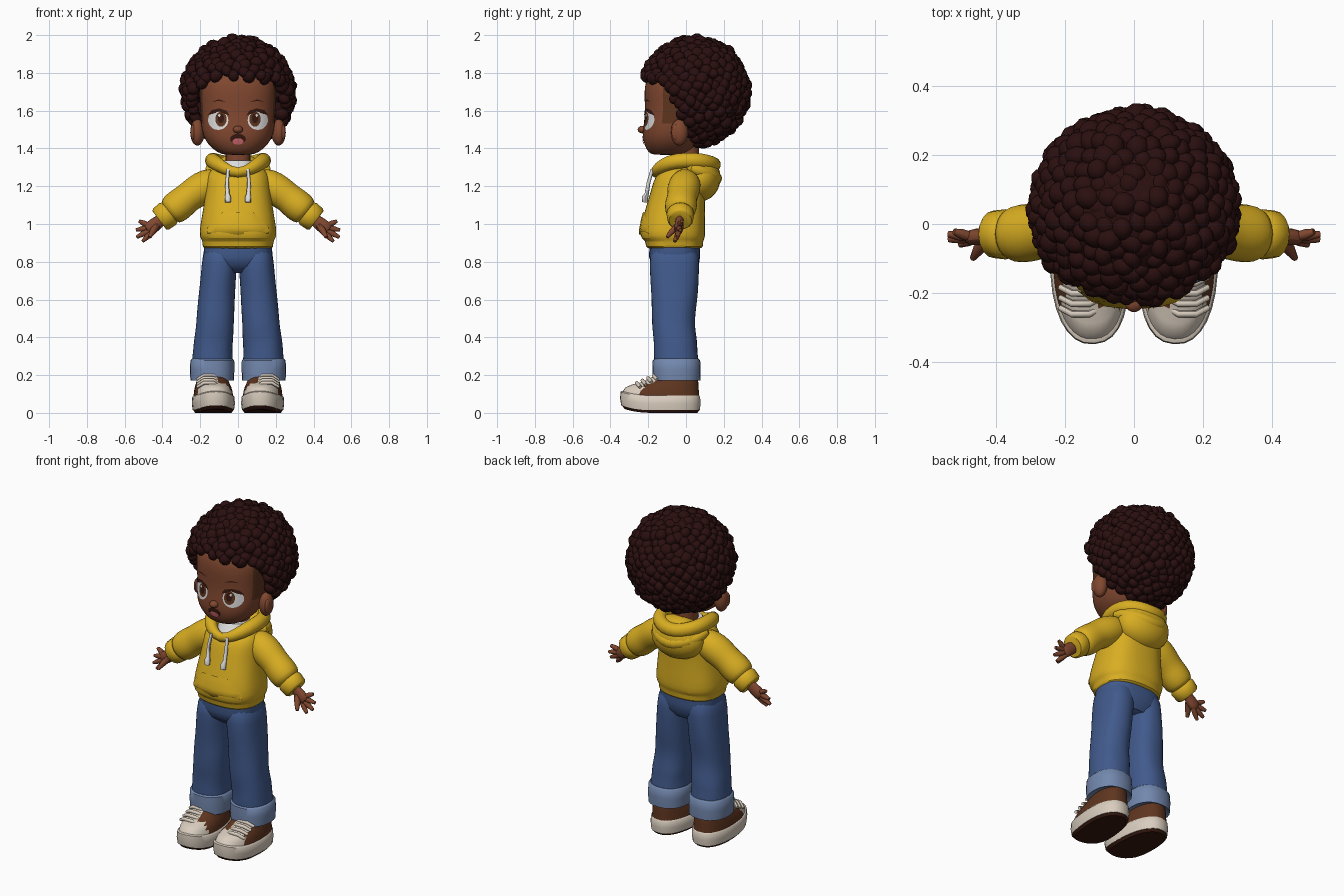
import bpy, bmesh, random
from math import sin, cos, pi, radians, sqrt, copysign
from mathutils import Vector, Matrix
from mathutils.bvhtree import BVHTree

random.seed(4)
if "Cube" in bpy.data.objects:
    bpy.data.objects.remove(bpy.data.objects["Cube"])


def paint(name, code):
    """Material from an sRGB hex code, stored as linear values."""
    rgb = [int(code[i:i + 2], 16) / 255 for i in (0, 2, 4)]
    col = [((c + 0.055) / 1.055) ** 2.4 for c in rgb] + [1]
    m = bpy.data.materials.new(name)
    m.use_nodes = True
    m.diffuse_color = col
    node = m.node_tree.nodes["Principled BSDF"]
    node.inputs["Base Color"].default_value = col
    node.inputs["Roughness"].default_value = 0.9
    return m


SKIN, HAIR = paint("skin", "80472F"), paint("dark hair", "2B0F0F")
YELLOW, DENIM = paint("yellow cloth", "D9AE22"), paint("blue denim", "415A8C")
CUFF, BROWN = paint("pale denim", "7388AE"), paint("brown canvas", "5E351F")
BEIGE, WHITE = paint("beige rubber", "D9CDBE"), paint("white", "DCDCDC")
DARK, PINK = paint("dark brown", "36180F"), paint("pink", "D0696C")


def finish(name, bm, mats, rule=None, subsurf=0, angle=45):
    bmesh.ops.recalc_face_normals(bm, faces=bm.faces)
    for f in bm.faces:
        f.material_index = rule(f.calc_center_median()) if rule else 0
    me = bpy.data.meshes.new(name)
    bm.to_mesh(me)
    bm.free()
    for m in mats:
        me.materials.append(m)
    me.shade_smooth()
    me.set_sharp_from_angle(angle=radians(angle))
    ob = bpy.data.objects.new(name, me)
    bpy.context.collection.objects.link(ob)
    if subsurf:
        ob.modifiers.new("smooth", "SUBSURF").levels = subsurf
        ob.modifiers["smooth"].render_levels = subsurf
    return ob


def skin_rings(bm, rings, closed=False):
    n = len(rings[0])
    for a, b in zip(rings, rings[1:] + (rings[:1] if closed else [])):
        for i in range(n):
            bm.faces.new((a[i], a[(i + 1) % n], b[(i + 1) % n], b[i]))
    if not closed:
        bm.faces.new(rings[0][::-1])
        bm.faces.new(rings[-1])


def loft(name, rows, mats, s=1, segs=20, power=2.3, jitter=0, warp=None, **kw):
    """Stack of oval rings: (z, centre x, half width, front y, back y)."""
    bm, rings = bmesh.new(), []
    for z, cx, rx, yf, yb in rows:
        ring = []
        for i in range(segs):
            c, d = cos(2 * pi * i / segs), sin(2 * pi * i / segs)
            k = 1 + random.uniform(-jitter, jitter)
            v = Vector((cx + k * rx * copysign(abs(c) ** (2 / power), c),
                        (yf + yb) / 2 + k * (yb - yf) / 2 * copysign(abs(d) ** (2 / power), d), z))
            v = warp(v) if warp else v
            ring.append(bm.verts.new((v.x * s, v.y, v.z)))
        rings.append(ring)
    skin_rings(bm, rings)
    return finish(name, bm, mats, **kw)


def tube(name, path, mats, s=1, segs=12, closed=False, flat=1, **kw):
    """Round tube through (x, y, z, radius) points."""
    bm, rings, n = bmesh.new(), [], len(path)
    pts = [Vector((p[0] * s, p[1], p[2])) for p in path]
    for i, p in enumerate(path):
        a = pts[i - 1] if i or closed else pts[0]
        b = pts[(i + 1) % n] if i < n - 1 or closed else pts[-1]
        t = (b - a).normalized()
        side = t.cross(Vector((0, 0, 1)) if abs(t.z) < 0.95 else Vector((0, 1, 0))).normalized()
        up = side.cross(t)
        rings.append([bm.verts.new(pts[i] + p[3] * (side * cos(w) * flat + up * sin(w)))
                      for w in (2 * pi * j / segs for j in range(segs))])
    skin_rings(bm, rings, closed)
    return finish(name, bm, mats, **kw)


def ball(name, loc, size, mats, **kw):
    bm = bmesh.new()
    bmesh.ops.create_uvsphere(bm, u_segments=20, v_segments=12, radius=1,
                              matrix=Matrix.Translation(loc) @ Matrix.Diagonal((*size, 1)))
    return finish(name, bm, mats, **kw)


def surface(ob):
    bpy.context.view_layer.update()
    return BVHTree.FromObject(ob, bpy.context.evaluated_depsgraph_get())


def plate(name, outline, tree, lift, mat, s=1):
    """Thin patch laid on the front of a surface from an (x, z) outline."""
    bm = bmesh.new()
    mx, mz = (sum(p[i] for p in outline) / len(outline) for i in (0, 1))

    def put(x, z):
        hit = tree.ray_cast(Vector((x * s, -1, z)), Vector((0, 1, 0)))[0]
        return bm.verts.new((x * s, (hit.y if hit else -0.1) - lift, z))
    rings = [[put(mx + (x - mx) * k / 4, mz + (z - mz) * k / 4) for x, z in outline] for k in (1, 2, 3, 4)]
    n = len(outline)
    bm.faces.new(rings[0])
    for a, b in zip(rings, rings[1:]):
        for i in range(n):
            bm.faces.new((a[i], a[(i + 1) % n], b[(i + 1) % n], b[i]))
    ob = finish(name, bm, [mat])
    if ob.data.polygons[0].normal.y > 0:
        ob.data.flip_normals()
    return ob


def oval(cx, cz, rx, rz, n=20):
    return [(cx + rx * cos(2 * pi * i / n), cz + rz * sin(2 * pi * i / n)) for i in range(n)]


# Head with short-cropped temples
head = loft("head", [(1.365, 0, .07, -.175, -.03), (1.378, 0, .11, -.2, .02), (1.42, 0, .16, -.222, .06),
                     (1.47, 0, .187, -.232, .09), (1.53, 0, .197, -.224, .11), (1.6, 0, .199, -.216, .12),
                     (1.68, 0, .203, -.222, .12), (1.76, 0, .205, -.218, .12), (1.84, 0, .16, -.17, .1)],
            [SKIN, BROWN], segs=32, subsurf=1,
            rule=lambda c: int(c.y > -.125 and c.z > 1.56))
ball("nose", (0, -.23, 1.5), (.026, .026, .02), [SKIN])
loft("neck", [(z, 0, .066, -.065, .07) for z in (1.2, 1.3, 1.43)], [SKIN])
face = surface(head)
plate("mouth", oval(0, 1.45, .042, .027), face, .003, DARK)
plate("tongue", oval(.0, 1.437, .03, .017), face, .006, PINK)
for s, side in ((1, "left"), (-1, "right")):
    plate(side + "_eye_white", oval(.105, 1.55, .054, .052), face, .003, WHITE, s)
    plate(side + "_iris", oval(.09, 1.555, .03, .04), face, .005, BROWN, s)
    plate(side + "_pupil", oval(.09, 1.56, .017, .026), face, .007, DARK, s)
    plate(side + "_eye_glint", oval(.099, 1.575, .006, .008), face, .009, WHITE, s)
    plate(side + "_eyelash", [(.045, 1.575), (.06, 1.6), (.1, 1.612), (.14, 1.602), (.162, 1.575),
                              (.14, 1.592), (.1, 1.6), (.065, 1.59)], face, .006, DARK, s)
    plate(side + "_eyebrow", [(.06, 1.645), (.1, 1.66), (.14, 1.648), (.1, 1.652)], face, .004, DARK, s)
    ball(side + "_ear", (.215 * s, -.035, 1.485), (.038, .046, .07), [SKIN])
    ball(side + "_inner_ear", (.238 * s, -.055, 1.485), (.014, .022, .042), [SKIN])

# Hair: a core cut back around the face, covered in round curls
HC = Vector((0, .045, 1.70))
EDGE = [(1.3, .06), (1.45, .04), (1.57, -.03), (1.72, -.11), (1.77, -.2), (1.8, -.4), (3, -.4)]


def on_face(p):
    for (z0, y0), (z1, y1) in zip(EDGE, EDGE[1:]):
        if z0 <= p.z <= z1:
            return p.y < y0 + (y1 - y0) * (p.z - z0) / (z1 - z0)


bm = bmesh.new()
bmesh.ops.create_uvsphere(bm, u_segments=40, v_segments=28, radius=1,
                          matrix=Matrix.Translation(HC) @ Matrix.Diagonal((.275, .268, .29, 1)))
for v in bm.verts:
    if on_face(v.co):
        v.co = HC + (v.co - HC) * .6
finish("hair_core", bm, [HAIR])
bm = bmesh.new()
COUNT = 460
for i in range(COUNT):
    z = 1 - 2 * (i + .5) / COUNT
    r, a = sqrt(1 - z * z), i * pi * (3 - sqrt(5))
    p = HC + Vector((.277 * r * cos(a), .268 * r * sin(a), .268 * z))
    p += Vector([random.uniform(-.008, .008) for _ in "xyz"])
    if not on_face(p) and p.z > 1.43:
        spin = Matrix.Rotation(random.uniform(0, 6), 4, Vector((random.random(), 1, random.random())))
        size = Matrix.Diagonal((*[random.uniform(.028, .04) for _ in "xyz"], 1))
        bmesh.ops.create_icosphere(bm, subdivisions=2, radius=1, matrix=Matrix.Translation(p) @ spin @ size)
finish("hair_curls", bm, [HAIR], angle=60)

# Hoodie body, undershirt and hood
torso = loft("hoodie_body", [(.868, 0, .178, -.2, .08), (.875, 0, .188, -.215, .09), (.912, 0, .188, -.215, .09),
                             (.922, 0, .2, -.238, .1), (.955, 0, .207, -.246, .104), (1.05, 0, .192, -.225, .1),
                             (1.15, 0, .175, -.192, .1), (1.23, 0, .17, -.172, .11), (1.27, 0, .16, -.15, .11),
                             (1.3, 0, .13, -.1, .1), (1.31, 0, .08, -.06, .07)],
             [YELLOW], segs=28, power=2.5, jitter=.012, subsurf=1)
loft("undershirt", [(1.2, 0, .1, -.13, .09), (1.27, 0, .1, -.145, .09), (1.335, 0, .082, -.095, .085)], [WHITE])
half = [(.075, -.15, 1.295, .034), (.128, -.085, 1.33, .042), (.14, 0, 1.338, .042),
        (.125, .085, 1.335, .042), (.07, .135, 1.32, .042)]
tube("hood_opening", [(0, -.168, 1.262, .026)] + half + [(0, .15, 1.31, .042)]
     + [(-x, y, z, r) for x, y, z, r in half[::-1]], [YELLOW], closed=True, subsurf=1)
ball("hood_pouch", (0, .075, 1.245), (.165, .108, .125), [YELLOW])
fold = [(.155, .0, 1.3, .03), (.135, .1, 1.275, .034)]
tube("hood_fold", fold + [(.07, .15, 1.25, .036), (0, .16, 1.235, .036), (-.07, .15, 1.25, .036)]
     + [(-x, y, z, r) for x, y, z, r in fold[::-1]], [YELLOW], subsurf=1)
plate("front_pocket", [(-.165, .95), (0, .945), (.165, .95), (.16, .985), (.085, 1.06), (0, 1.063),
                       (-.085, 1.06), (-.16, .985)], surface(torso), .009, YELLOW)


def splay(v):
    """Turn the foot outward and lift the toe."""
    d = Vector((v.x - .14, v.y, 0))
    d.rotate(Matrix.Rotation(radians(-4), 3, "Z"))
    spring = .025 * max(0, (-v.y - .18) / .16) ** 2
    return Vector((.14 - d.x * -1, d.y, v.z + spring))


def upper_colour(s):
    return lambda c: int(c.y < -.235 or (abs(c.x * s - .155) < .045 and c.y < -.1))


# Mirrored arms, hands, legs and shoes
for s, side in ((1, "left"), (-1, "right")):
    tube(side + "_sleeve", [(.09, .0, 1.235, .07), (.16, -.005, 1.21, .088), (.215, -.015, 1.175, .09),
                            (.265, -.02, 1.14, .08), (.3, -.025, 1.11, .088), (.345, -.03, 1.075, .086),
                            (.37, -.03, 1.055, .07)], [YELLOW], s, 14, subsurf=1)
    tube(side + "_sleeve_cuff", [(.362, -.03, 1.062, .066), (.372, -.03, 1.054, .073), (.408, -.03, 1.025, .069),
                                 (.416, -.03, 1.019, .06)], [YELLOW], s, 16)
    tube(side + "_palm", [(.39, -.032, 1.035, .034), (.425, -.034, 1.008, .036), (.46, -.038, .98, .042),
                          (.485, -.04, .963, .032)], [SKIN], s, 10, flat=.65, subsurf=1)
    for k, (x, y, z) in enumerate([(.523, -.022, 1.015), (.54, -.03, .968), (.537, -.045, .93), (.505, -.06, .908)]):
        base = Vector((.472 - .006 * k, -.038, .992 - .011 * k))
        mid, tip = base.lerp(Vector((x, y, z)), .55), Vector((x, y, z))
        tube(side + "_finger_" + str(k + 1), [(*base, .014), (*mid, .015), (*tip, .009)], [SKIN], s, 8)
    tube(side + "_thumb", [(.43, -.045, .99, .018), (.452, -.075, .96, .017), (.468, -.1, .93, .009)], [SKIN], s, 8)
    tube(side + "_drawstring", [(.052, -.178, 1.29, .009), (.058, -.198, 1.22, .01), (.056, -.208, 1.16, .011),
                                (.054, -.216, 1.145, .016), (.053, -.218, 1.115, .015)], [WHITE], s, 8)
    loft(side + "_trouser_leg", [(.9, .09, .092, -.19, .07), (.78, .098, .094, -.195, .072),
                                 (.68, .107, .095, -.188, .068), (.6, .113, .098, -.182, .06),
                                 (.52, .118, .1, -.182, .048), (.45, .123, .101, -.18, .048),
                                 (.38, .13, .106, -.172, .06), (.33, .134, .104, -.17, .06),
                                 (.27, .135, .11, -.17, .068), (.2, .136, .108, -.165, .065)],
         [DENIM], s, jitter=.02, subsurf=1)
    loft(side + "_trouser_cuff", [(.18, .137, .104, -.16, .062), (.172, .137, .115, -.175, .076),
                                  (.23, .137, .118, -.178, .078), (.278, .136, .116, -.176, .075),
                                  (.288, .136, .106, -.165, .066)], [CUFF], s, 24)
    loft(side + "_shoe_tread", [(0, .14, .095, -.325, .06), (.016, .14, .106, -.342, .072)],
         [DARK], s, 28, warp=splay)
    loft(side + "_shoe_sole", [(.014, .14, .108, -.344, .074), (.05, .14, .113, -.35, .077),
                               (.085, .14, .11, -.347, .075), (.092, .14, .103, -.338, .07)],
         [BEIGE], s, 28, warp=splay)
    loft(side + "_shoe_upper", [(.085, .14, .104, -.338, .07), (.115, .14, .1, -.322, .068),
                                (.137, .14, .095, -.29, .067), (.153, .14, .089, -.25, .066),
                                (.172, .14, .083, -.215, .064), (.195, .14, .076, -.17, .06),
                                (.215, .14, .07, -.12, .05)],
         [BROWN, BEIGE], s, 36, warp=splay, rule=upper_colour(s))
    for k in range(4):
        y, z = -.165 - .03 * k, .198 - .013 * k
        tube(side + "_lace_" + str(k + 1), [(.095, y + .012, z - .022, .009), (.13, y - .006, z, .01),
                                            (.18, y - .006, z, .01), (.215, y + .012, z - .022, .009)],
             [BEIGE], s, 8)
loft("trouser_seat", [(.74, 0, .1, -.13, .04), (.78, 0, .165, -.18, .068), (.83, 0, .183, -.197, .075),
                      (.9, 0, .178, -.19, .072)], [DENIM], segs=24, power=2.6)
